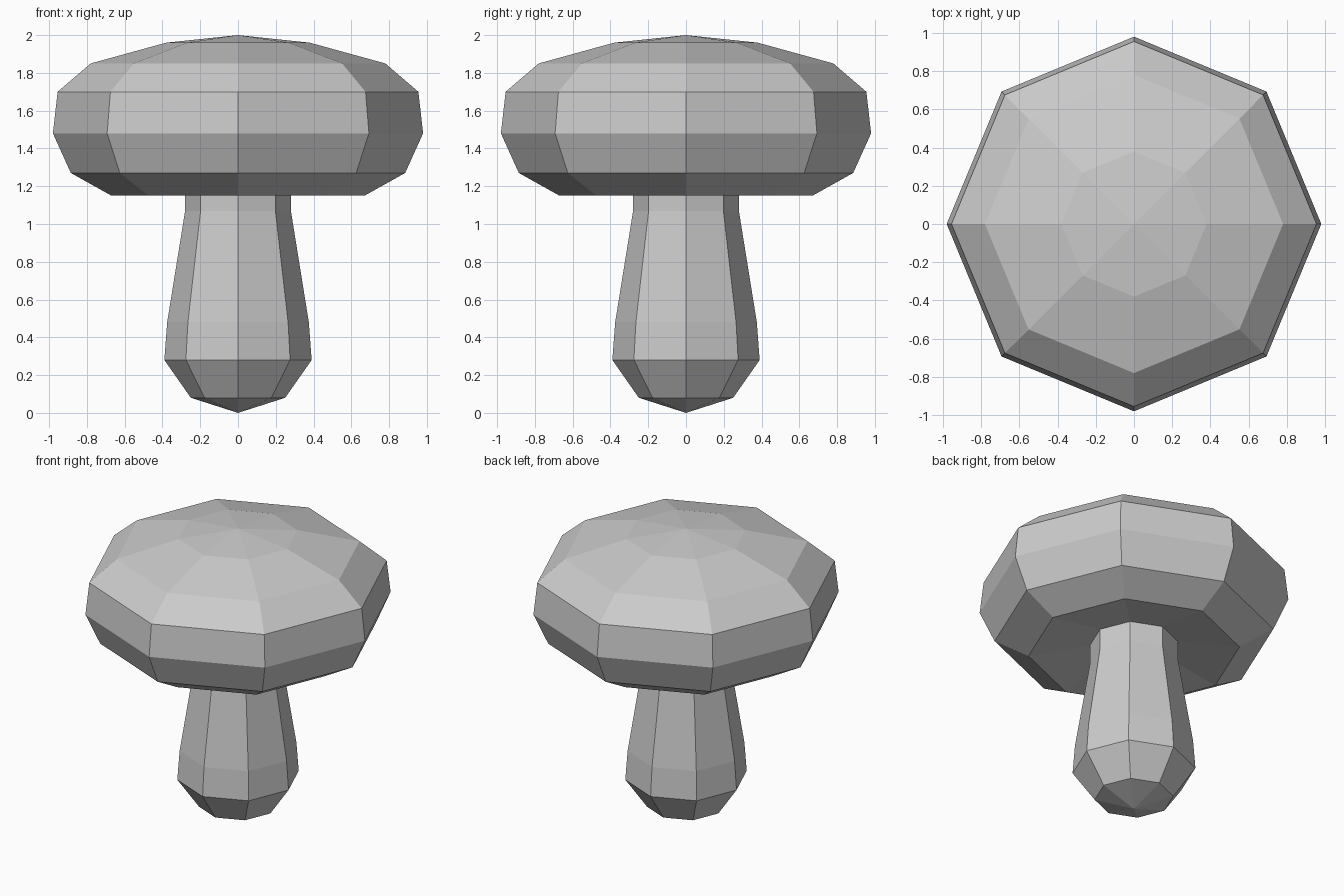
import bpy
import bmesh
from math import cos, sin, tau

SIDES = 8

cube = bpy.data.objects.get("Cube")
if cube:
    bpy.data.objects.remove(cube, do_unlink=True)

# Single plain grey for the whole mushroom
grey = bpy.data.materials.new("light_grey")
grey.use_nodes = True
colour = (0.6, 0.6, 0.6, 1.0)
grey.diffuse_color = colour
grey.node_tree.nodes["Principled BSDF"].inputs["Base Color"].default_value = colour


def lathe(name, profile):
    """Closed eight-sided solid from (radius, height) pairs, bottom to top."""
    bm = bmesh.new()
    rings = []
    for r, z in profile:
        count = SIDES if r > 0 else 1
        rings.append([bm.verts.new((r * cos(tau * i / SIDES), r * sin(tau * i / SIDES), z))
                      for i in range(count)])
    for low, high in zip(rings, rings[1:]):
        for i in range(SIDES):
            j = (i + 1) % SIDES
            corners = [low[i % len(low)], low[j % len(low)],
                       high[j % len(high)], high[i % len(high)]]
            bm.faces.new(list(dict.fromkeys(corners)))
    bmesh.ops.recalc_face_normals(bm, faces=bm.faces)
    mesh = bpy.data.meshes.new(name)
    bm.to_mesh(mesh)
    bm.free()
    mesh.materials.append(grey)
    obj = bpy.data.objects.new(name, mesh)
    bpy.context.collection.objects.link(obj)
    return obj


# Stem: pointed foot, bulge, tapering neck that ends inside the cap
lathe("stem", [(0, 0), (0.25, 0.08), (0.39, 0.28), (0.375, 0.48),
               (0.28, 1.07), (0.28, 1.23), (0, 1.26)])

# Cap: shallow hollow underside, rounded rim, low dome
lathe("cap", [(0, 1.25), (0.67, 1.15), (0.885, 1.27), (0.98, 1.48),
              (0.955, 1.70), (0.78, 1.85), (0.38, 1.96), (0, 2.0)])
